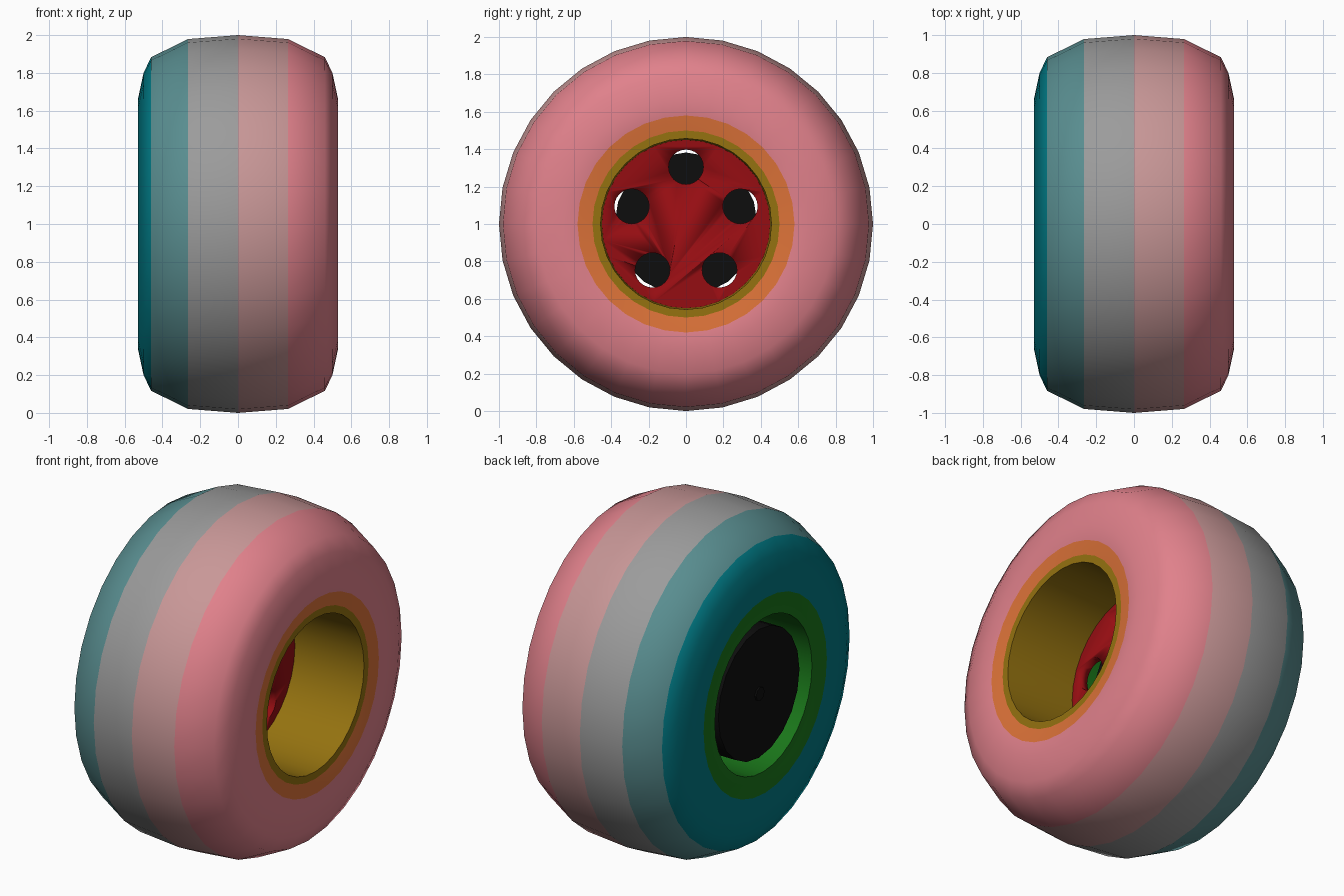
import bpy, math

if "Cube" in bpy.data.objects:
    bpy.data.objects.remove(bpy.data.objects["Cube"])

SIDES = 32
CZ = 1.0  # axle height


def material(name, col):
    m = bpy.data.materials.new(name)
    m.diffuse_color = (*col, 1)
    m.use_nodes = True
    m.node_tree.nodes["Principled BSDF"].inputs["Base Color"].default_value = m.diffuse_color
    return m


def finish(ob, angle):
    bpy.ops.object.select_all(action='DESELECT')
    ob.select_set(True)
    bpy.context.view_layer.objects.active = ob
    bpy.ops.object.shade_smooth_by_angle(angle=math.radians(angle))


def lathe(name, profile, mats, angle):
    """Spin (x, radius) points about the axle; one material per band."""
    verts, faces = [], []
    for x, r in profile:
        for j in range(SIDES):
            a = 2 * math.pi * j / SIDES
            verts.append((x, r * math.sin(a), CZ + r * math.cos(a)))
    for i in range(len(profile) - 1):
        for j in range(SIDES):
            k = (j + 1) % SIDES
            faces.append((i * SIDES + j, (i + 1) * SIDES + j,
                          (i + 1) * SIDES + k, i * SIDES + k))
    me = bpy.data.meshes.new(name)
    me.from_pydata(verts, [], faces)
    for m in dict.fromkeys(mats):
        me.materials.append(m)
    order = list(dict.fromkeys(mats))
    for p in me.polygons:
        p.material_index = order.index(mats[p.index // SIDES])
    ob = bpy.data.objects.new(name, me)
    bpy.context.collection.objects.link(ob)
    finish(ob, angle)
    return ob


def drum(name, x0, x1, r, n, mat, y=0, z=CZ):
    """Cylinder lying along x."""
    bpy.ops.mesh.primitive_cylinder_add(
        vertices=n, radius=r, depth=x1 - x0,
        location=((x0 + x1) / 2, y, z), rotation=(0, math.pi / 2, 0))
    ob = bpy.context.object
    ob.name = name
    ob.data.materials.append(mat)
    finish(ob, 30)
    return ob


teal = material("teal", (0.0, 0.19, 0.23))
teal_grey = material("teal_grey", (0.10, 0.27, 0.28))
grey = material("grey", (0.33, 0.33, 0.33))
rose = material("rose", (0.58, 0.31, 0.31))
pink = material("pink", (0.75, 0.22, 0.26))
orange = material("orange", (0.72, 0.17, 0.04))
green = material("green", (0.01, 0.18, 0.01))
gold = material("gold", (0.30, 0.17, 0.005))
red = material("red", (0.30, 0.004, 0.006))
black = material("black", (0.004, 0.004, 0.004))

# Tyre: rounded tread and sidewalls
half = [(0, 1.0), (0.265, 0.979), (0.46, 0.883), (0.5, 0.80),
        (0.53, 0.66), (0.522, 0.58), (0.51, 0.5)]
tyre = [(-x, r) for x, r in reversed(half[1:])] + half
lathe("tyre", tyre, [green, teal, teal, teal, teal_grey, grey,
                     rose, pink, pink, pink, pink, orange], 50)

# Rim: lips and barrel, gold outside and green on the inner side
lathe("rim", [(0.51, 0.5), (0.51, 0.457), (0.06, 0.45), (-0.51, 0.457),
              (-0.51, 0.5)], [gold, gold, green, green], 30)

# Wheel plate with five round holes
plate = drum("wheel_plate", 0.01, 0.06, 0.45, SIDES, red)
for i in range(5):
    a = 2 * math.pi * i / 5
    cut = drum("hole_cutter", -0.1, 0.2, 0.093, 24, black,
               0.305 * math.sin(a), CZ + 0.305 * math.cos(a))
    cut.hide_render = True
    mod = plate.modifiers.new("hole", 'BOOLEAN')
    mod.operation = 'DIFFERENCE'
    mod.object = cut
    bpy.context.view_layer.objects.active = plate
    bpy.ops.object.modifier_apply(modifier=mod.name)
    bpy.data.objects.remove(cut)

# Brake drum behind the plate, with a small axle nub
drum("brake_drum", -0.48, -0.03, 0.382, 20, black)
drum("axle_nub", -0.49, -0.47, 0.04, 8, black)
